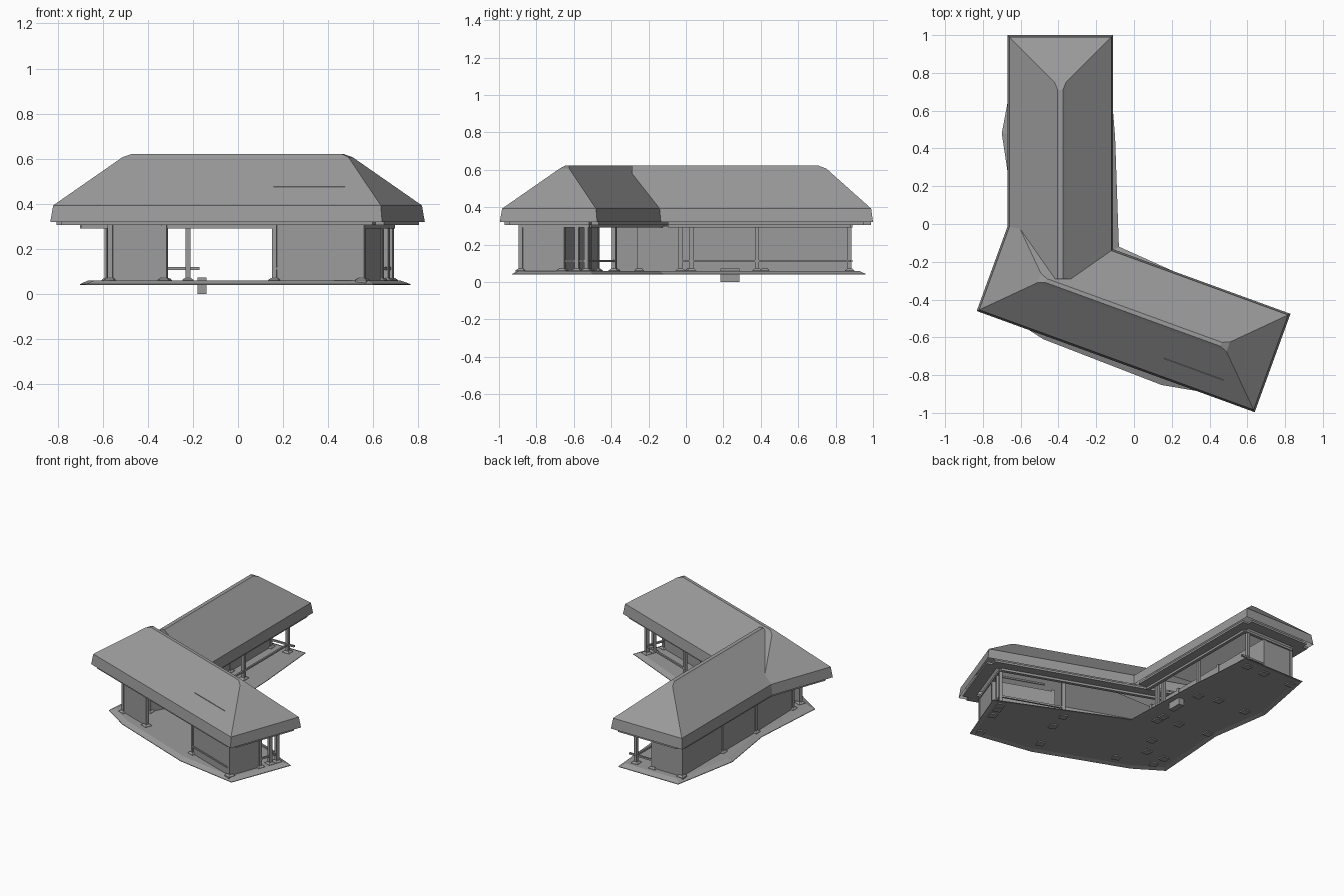
import bpy, math
from mathutils import Matrix, Vector

cube = bpy.data.objects.get("Cube")
if cube:
    bpy.data.objects.remove(cube)

grey = bpy.data.materials.new("plain grey")
grey.use_nodes = True
grey.diffuse_color = (0.33, 0.33, 0.33, 1)
grey.node_tree.nodes["Principled BSDF"].inputs["Base Color"].default_value = grey.diffuse_color

# Local frames of the two wings: the main wing is turned, the rear wing is straight
MAIN = Matrix.Translation((-0.002, -0.468, 0)) @ Matrix.Rotation(math.radians(-20), 4, "Z")
REAR = Matrix.Translation((-0.39, 0.355, 0))
WORLD = Matrix.Identity(4)


def loft(name, rings, frame=WORLD, bottom=True):
    """Solid through rings of equal point count, listed bottom to top."""
    n = len(rings[0])
    verts = [frame @ Vector(p) for ring in rings for p in ring]
    faces = [tuple(range(len(verts) - n, len(verts)))]
    if bottom:
        faces.append(tuple(reversed(range(n))))
    for r in range(len(rings) - 1):
        for i in range(n):
            j = (i + 1) % n
            faces.append((r * n + i, r * n + j, r * n + n + j, r * n + n + i))
    mesh = bpy.data.meshes.new(name)
    mesh.from_pydata(verts, [], faces)
    mesh.materials.append(grey)
    obj = bpy.data.objects.new(name, mesh)
    bpy.context.collection.objects.link(obj)
    return obj


def rect(x0, x1, y0, y1, z):
    return [(x0, y0, z), (x1, y0, z), (x1, y1, z), (x0, y1, z)]


def box(name, x0, x1, y0, y1, z0, z1, frame=WORLD):
    return loft(name, [rect(x0, x1, y0, y1, z) for z in (z0, z1)], frame)


def bar(name, a, b, z, width=0.012, height=0.012, frame=WORLD):
    """Horizontal beam between two plan points, centred on height z."""
    a, b = Vector(a), Vector(b)
    mid, d = (a + b) / 2, b - a
    turn = Matrix.Translation((mid.x, mid.y, z)) @ Matrix.Rotation(math.atan2(d.y, d.x), 4, "Z")
    h = d.length / 2
    return box(name, -h, h, -width / 2, width / 2, -height / 2, height / 2, frame @ turn)


def chain(name, points, z, width, height, frame=WORLD):
    """Row of beams or wall panels along a path."""
    for a, b in zip(points, points[1:]):
        bar(name, a, b, z, width, height, frame)


def walls(name, points, frame=WORLD):
    chain(name, points, 0.178, 0.012, 0.246, frame)


def post(name, x, y, frame=WORLD):
    """Square post on a flared foot that passes through the floor."""
    def sq(r, z):
        return rect(x - r, x + r, y - r, y + r, z)
    loft(name, [sq(0.011, 0.06), sq(0.011, 0.31)], frame)
    loft(name + "_foot", [sq(0.025, 0.04), sq(0.025, 0.062), sq(0.014, 0.072)], frame)


# Hipped roof shells: (side inset, end inset, height)
HIP = [(0, 0, 0.32), (0.01, 0.01, 0.393), (0.25, 0.25, 0.607), (0.266, 0.29, 0.622)]
HALF = 0.783
loft("main_roof", [rect(e - HALF, HALF - e, s - 0.277, 0.277 - s, z) for s, e, z in HIP],
     MAIN, bottom=False)
loft("rear_roof", [rect(s - 0.28, 0.28 - s, -0.645, 0.645 - e, z) for s, e, z in HIP],
     REAR, bottom=False)


def eaves(name, side, end, z, width, height):
    """Ring around the main wing and an open loop around the rear wing."""
    u, v = HALF - end, 0.277 - side
    chain("main_" + name, [(-u, -v), (u, -v), (u, v), (-u, v), (-u, -v)], z, width, height, MAIN)
    x, y = 0.28 - side, 0.645 - end
    chain("rear_" + name, [(-x, -0.4), (-x, y), (x, y), (x, -0.45)], z, width, height, REAR)


eaves("soffit", 0.05, 0.05, 0.313, 0.08, 0.014)
eaves("eave_beam", 0.085, 0.12, 0.299, 0.022, 0.016)

# Thin rail lying on the front roof slope
bar("roof_rail", (0.233, -0.172), (0.57, -0.172), 0.473, 0.006, 0.009, MAIN)

# Floor slab with a sloping rim and a recessed underside
FLOOR = [(-0.61, 0.96), (-0.70, 0.48), (-0.637, 0.06), (-0.675, -0.485),
         (-0.48, -0.61), (0.145, -0.852), (0.60, -0.93), (0.765, -0.50), (-0.08, -0.12),
         (-0.10, 0.46), (-0.14, 0.96)]


def inset_outline(points, d, z):
    out = []
    n = len(points)
    for i in range(n):
        p, q, r = (Vector(points[(i + k) % n]) for k in (-1, 0, 1))
        n1 = Vector((-(q - p).y, (q - p).x)).normalized()
        n2 = Vector((-(r - q).y, (r - q).x)).normalized()
        out.append((*(q + (n1 + n2) * d / (1 + n1.dot(n2))), z))
    return out


loft("floor_slab", [inset_outline(FLOOR, d, z)
                    for d, z in ((0.03, 0.048), (0, 0.04), (0, 0.044), (0.035, 0.06))])
box("entry_step", -0.18, -0.14, 0.185, 0.285, 0, 0.073)

# Rear rooms
ROOMS = [(-0.58, 0.875), (-0.58, 0.05), (-0.57, -0.38), (-0.43, -0.38),
         (-0.36, -0.25), (-0.36, 0.875)]
walls("rear_wall", ROOMS + ROOMS[:1])
for x, y in ROOMS + [(-0.58, 0.42), (-0.36, 0.42), (-0.36, 0.02)]:
    post("rear_wall_post", x, y)

# Rear porch posts and rails
for y in (0.875, 0.38, 0.03, -0.03):
    post("rear_porch_post", -0.222, y)
bar("rear_porch_rail", (-0.222, -0.03), (-0.222, 0.89), 0.113)
bar("rear_end_rail", (-0.36, 0.875), (-0.17, 0.875), 0.113)

# Main wing: room on the right-hand end, screen wall on the other
ROOM = [(0.25, -0.198), (0.662, -0.198), (0.662, 0.037), (0.25, 0.037)]
walls("main_room_wall", ROOM + ROOM[:1], MAIN)
SCREEN = [(-0.525, -0.2), (-0.27, -0.2)]
walls("screen_wall", SCREEN, MAIN)
for u, v in ROOM + SCREEN:
    post("main_wall_post", u, v, MAIN)
bar("front_wall_rail", (0.25, -0.204), (0.662, -0.204), 0.113, 0.012, 0.01, MAIN)

# Main porch posts and rails
for u, v in ((0.23, 0.174), (0.66, 0.174), (0.66, 0.12)):
    post("main_porch_post", u, v, MAIN)
bar("main_porch_rail", (0.23, 0.174), (0.67, 0.174), 0.113, frame=MAIN)
bar("main_end_rail", (0.66, 0.037), (0.66, 0.18), 0.113, frame=MAIN)
